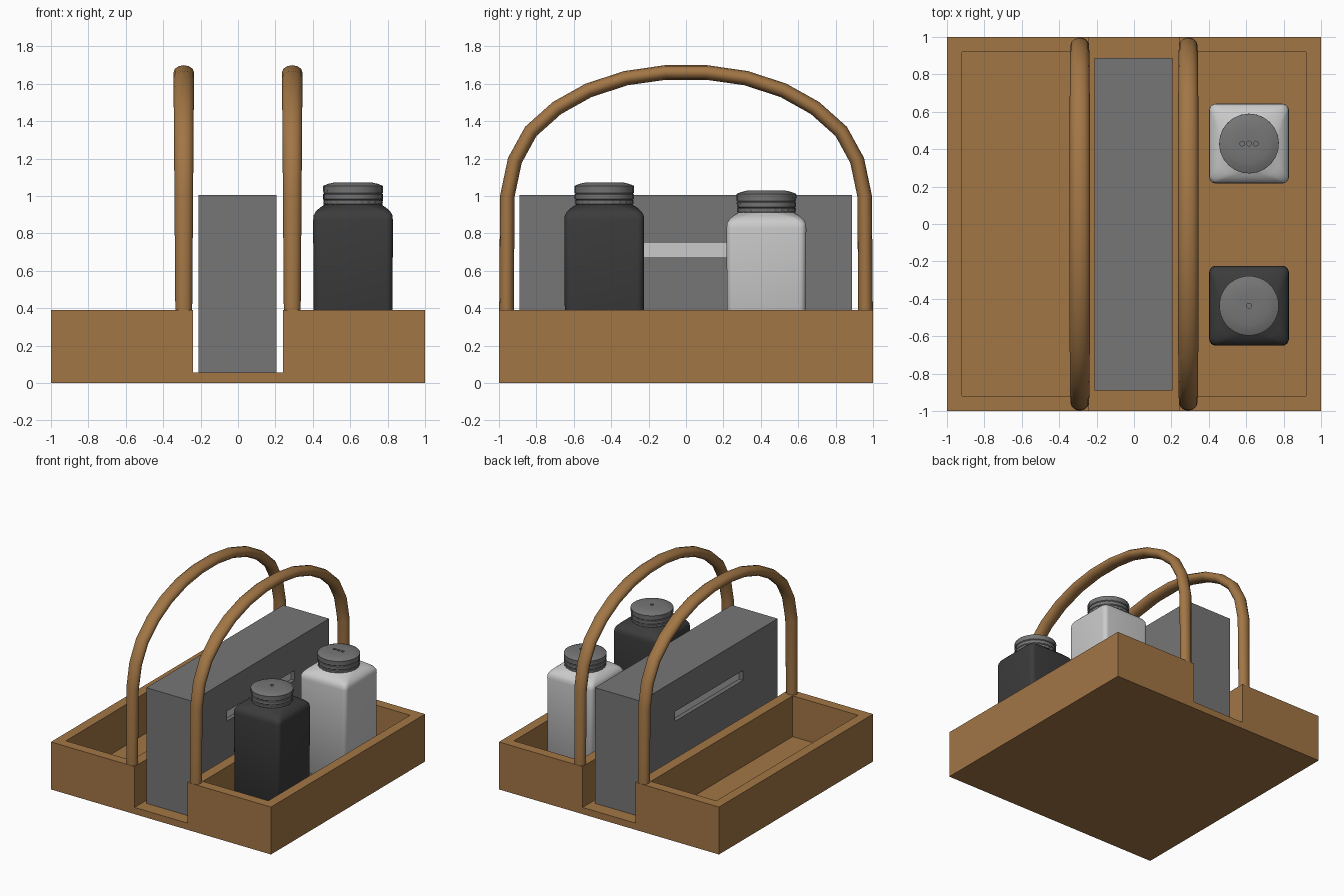
import bpy, bmesh, math
from mathutils import Vector

if "Cube" in bpy.data.objects:
    bpy.data.objects.remove(bpy.data.objects["Cube"])


def material(name, rgb):
    m = bpy.data.materials.new(name)
    m.diffuse_color = (*rgb, 1)
    m.use_nodes = True
    m.node_tree.nodes["Principled BSDF"].inputs["Base Color"].default_value = m.diffuse_color
    return m


WOOD = material("wood", (0.36, 0.18, 0.06))
DARK = material("dark_ceramic", (0.045, 0.045, 0.045))
LIGHT = material("light_ceramic", (0.6, 0.6, 0.6))
GREY = material("grey_metal", (0.18, 0.18, 0.18))


def finish(name, bm, mat=None, smooth=None):
    bmesh.ops.recalc_face_normals(bm, faces=bm.faces[:])
    me = bpy.data.meshes.new(name)
    bm.to_mesh(me)
    bm.free()
    ob = bpy.data.objects.new(name, me)
    bpy.context.collection.objects.link(ob)
    if mat:
        me.materials.append(mat)
    bpy.ops.object.select_all(action='DESELECT')
    ob.select_set(True)
    bpy.context.view_layer.objects.active = ob
    if smooth:
        bpy.ops.object.shade_smooth_by_angle(angle=math.radians(smooth))
    return ob


def box(name, lo, hi, mat=None):
    bm = bmesh.new()
    bmesh.ops.create_cube(bm, size=1)
    for v in bm.verts:
        v.co = Vector([(a + b) / 2 + c * (b - a) for a, b, c in zip(lo, hi, v.co)])
    return finish(name, bm, mat)


def loft(name, rings, mat, smooth):
    """Skin a list of equal-length point rings and cap both ends."""
    bm = bmesh.new()
    vs = [[bm.verts.new(p) for p in r] for r in rings]
    n = len(vs[0])
    for a, b in zip(vs, vs[1:]):
        for i in range(n):
            j = (i + 1) % n
            bm.faces.new((a[i], a[j], b[j], b[i]))
    bm.faces.new(vs[0])
    bm.faces.new(vs[-1])
    return finish(name, bm, mat, smooth)


def cut(target, cutters):
    for c in cutters:
        c.hide_render = True
        mod = target.modifiers.new("cut", 'BOOLEAN')
        mod.operation = 'DIFFERENCE'
        mod.solver = 'EXACT'
        mod.object = c
        bpy.context.view_layer.objects.active = target
        bpy.ops.object.modifier_apply(modifier=mod.name)
        bpy.data.objects.remove(c)


# Tray: two side wells and an open-ended middle channel
FLOOR = 0.055
tray = box("tray", (-1, -1, 0), (1, 1, 0.39), WOOD)
cut(tray, [
    box("channel_cutter", (-0.24, -1.1, FLOOR), (0.24, 1.1, 1)),
    box("right_well_cutter", (0.325, -0.92, FLOOR), (0.92, 0.92, 1)),
    box("left_well_cutter", (-0.92, -0.92, FLOOR), (-0.325, 0.92, 1)),
])

# Arched handles on the dividers, wider across the top of the arch
half = [(-0.96, 0.37), (-0.955, 1.0), (-0.915, 1.19), (-0.83, 1.345),
        (-0.69, 1.47), (-0.52, 1.565), (-0.32, 1.63), (-0.11, 1.66)]
path = half + [(-y, z) for y, z in reversed(half)]
for side, cx in (("left", -0.29), ("right", 0.29)):
    rings = []
    for i, (y, z) in enumerate(path):
        p, q = path[max(i - 1, 0)], path[min(i + 1, len(path) - 1)]
        t = Vector((0, q[0] - p[0], q[1] - p[1])).normalized()
        if i in (0, len(path) - 1):
            t = Vector((0, 0, 1 if i == 0 else -1))
        nrm = Vector((0, -t.z, t.y))
        w = 0.045 + 0.01 * max(0, (z - 0.4) / 1.26)
        rings.append([Vector((cx, y, z)) + Vector((w * math.cos(a), 0, 0))
                      + nrm * 0.039 * math.sin(a)
                      for a in (k * math.tau / 12 for k in range(12))])
    loft(side + "_handle", rings, WOOD, 50)

# Napkin box with a pale recessed slot on each side
napkin_box = box("napkin_box", (-0.21, -0.89, FLOOR), (0.207, 0.887, 1.005), GREY)
cut(napkin_box, [box("slot_cutter", (min(a, b), -0.44, 0.67), (max(a, b), 0.44, 0.75))
                 for a, b in ((0.17, 0.3), (-0.17, -0.3))])
for side, s in (("left", -1), ("right", 1)):
    x0, x1 = sorted((s * 0.165, s * 0.175))
    box(side + "_slot_back", (x0, -0.44, 0.67), (x1, 0.44, 0.75), LIGHT)


def rounded_square(cx, cy, h, r, z):
    pts = []
    for k, (sx, sy) in enumerate(((1, 1), (-1, 1), (-1, -1), (1, -1))):
        for i in range(7):
            a = (k + i / 6) * math.pi / 2
            pts.append((cx + sx * (h - r) + r * math.cos(a),
                        cy + sy * (h - r) + r * math.sin(a), z))
    return pts


def circle(cx, cy, r, z, n=48, knurl=0.0):
    return [(cx + (r - knurl * (i % 2)) * math.cos(i * math.tau / n),
             cy + (r - knurl * (i % 2)) * math.sin(i * math.tau / n), z) for i in range(n)]


def shaker(name, cx, cy, dz, mat, holes):
    # Square jar with soft shoulders and a round neck
    body = [(0.195, 0.03, FLOOR - dz), (0.21, 0.035, 0.075 - dz), (0.213, 0.035, 0.87),
            (0.211, 0.036, 0.895), (0.201, 0.042, 0.914), (0.185, 0.06, 0.93),
            (0.17, 0.09, 0.942), (0.155, 0.13, 0.95), (0.145, 0.142, 0.958),
            (0.145, 0.142, 0.985)]
    loft(name + "_jar", [rounded_square(cx, cy, h, r, z + dz) for h, r, z in body], mat, 50)
    # Knurled cap: three ridged bands with grooves, slightly domed top
    prof = [(0.148, 0.952, 0), (0.156, 0.957, 0.005), (0.158, 0.975, 0.005),
            (0.151, 0.979, 0), (0.158, 0.984, 0.005), (0.159, 1.008, 0.005),
            (0.152, 1.012, 0), (0.159, 1.017, 0.005), (0.16, 1.045, 0.005),
            (0.159, 1.054, 0), (0.135, 1.064, 0), (0.105, 1.071, 0), (0.06, 1.073, 0)]
    cap = loft(name + "_cap", [circle(cx, cy, r, z + dz, 48, k) for r, z, k in prof], GREY, 35)
    # Pouring holes
    cut(cap, [loft("hole_cutter", [circle(cx + o, cy, 0.013, z + dz, 12) for z in (1.04, 1.1)],
                   None, None) for o in holes])


shaker("dark_shaker", 0.615, -0.437, 0, DARK, (0,))
shaker("light_shaker", 0.615, 0.43, -0.043, LIGHT, (-0.036, 0, 0.036))
